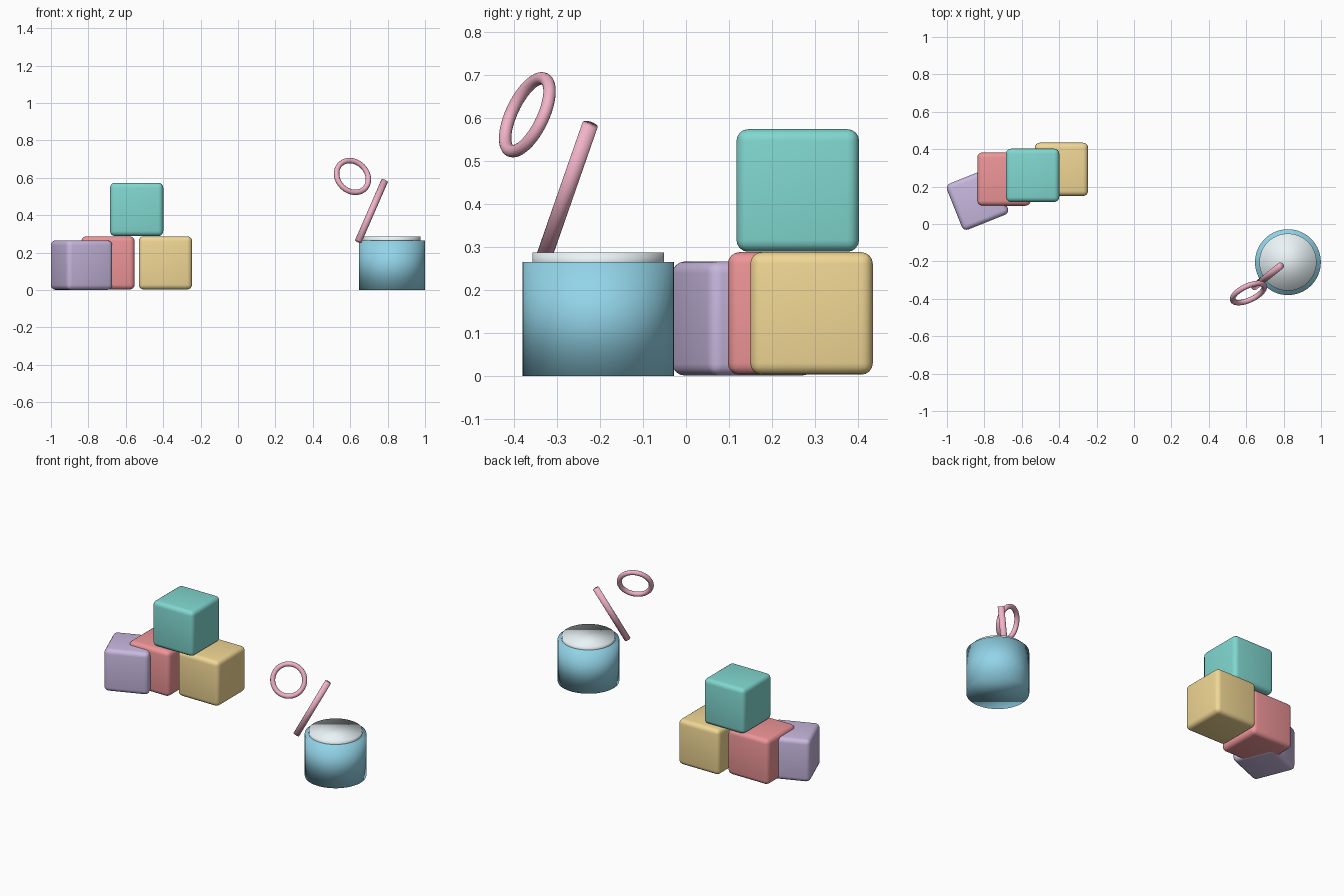
import bpy
from mathutils import Vector

if "Cube" in bpy.data.objects:
    bpy.data.objects.remove(bpy.data.objects["Cube"])


def paint(obj, name, color):
    mat = bpy.data.materials.get(name) or bpy.data.materials.new(name)
    mat.diffuse_color = (*color, 1)
    mat.use_nodes = True
    mat.node_tree.nodes["Principled BSDF"].inputs["Base Color"].default_value = mat.diffuse_color
    obj.data.materials.append(mat)


def block(name, loc, size, color, turn=0.0):
    bpy.ops.mesh.primitive_cube_add(size=size, location=loc, rotation=(0, 0, turn))
    obj = bpy.context.object
    obj.name = name
    bevel = obj.modifiers.new("rounded_edges", "BEVEL")
    bevel.width = 0.027
    bevel.segments = 4
    bpy.ops.object.shade_smooth()
    paint(obj, name + "_paint", color)


def rod(name, start, end, radius, color, sides=48):
    a, b = Vector(start), Vector(end)
    bpy.ops.mesh.primitive_cylinder_add(
        vertices=sides, radius=radius, depth=(b - a).length, location=(a + b) / 2,
        rotation=(b - a).to_track_quat("Z", "Y").to_euler())
    obj = bpy.context.object
    obj.name = name
    bpy.ops.object.shade_smooth()
    paint(obj, name + "_paint", color)


# stack of toy blocks
S = 0.285
block("red_block", (-0.695, 0.24, 0.145), S, (0.85, 0.30, 0.31))
block("yellow_block", (-0.388, 0.292, 0.145), S, (0.88, 0.68, 0.30))
block("teal_block", (-0.542, 0.26, 0.431), S, (0.22, 0.68, 0.63))
block("purple_block", (-0.837, 0.133, 0.133), 0.265, (0.58, 0.48, 0.74), 0.38)

# cup with liquid surface
CX, CY = 0.823, -0.204
rod("bubble_cup", (CX, CY, 0), (CX, CY, 0.265), 0.176, (0.29, 0.66, 0.81), 64)
rod("bubble_liquid", (CX, CY, 0.245), (CX, CY, 0.287), 0.153, (0.82, 0.90, 0.93), 64)

# wand: handle and separate ring
PINK = (0.88, 0.45, 0.58)
rod("wand_handle", (0.643, -0.336, 0.26), (0.784, -0.223, 0.584), 0.0185, PINK, 24)
normal = Vector((0.39, -0.83, 0.40))
bpy.ops.mesh.primitive_torus_add(
    major_radius=0.0925, minor_radius=0.0145, major_segments=48, minor_segments=16,
    location=(0.612, -0.369, 0.607), rotation=normal.to_track_quat("Z", "Y").to_euler())
ring = bpy.context.object
ring.name = "wand_ring"
bpy.ops.object.shade_smooth()
paint(ring, "wand_ring_paint", PINK)
